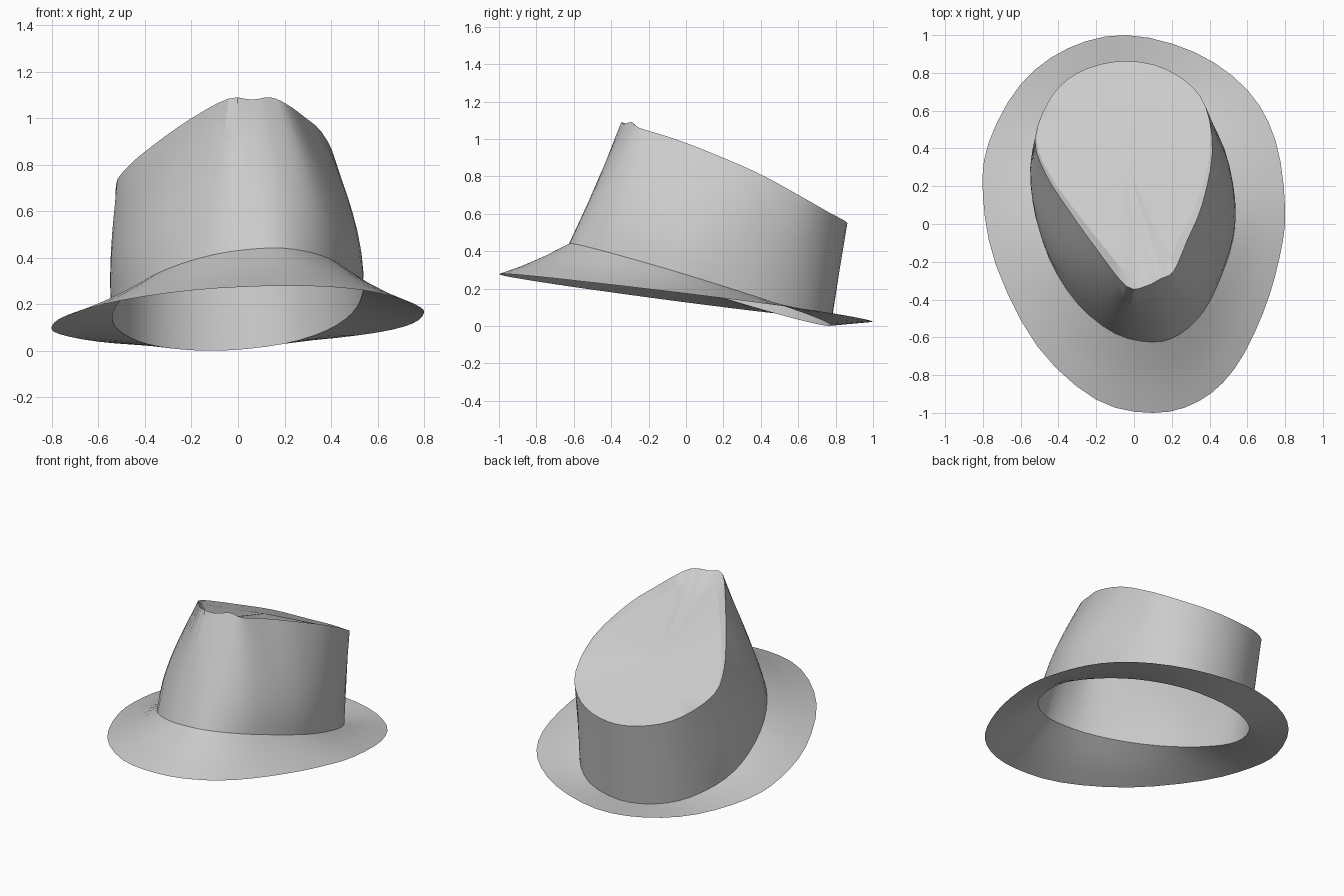
import bpy
import bmesh
from mathutils import Vector

old_cube = bpy.data.objects.get("Cube")
if old_cube:
    bpy.data.objects.remove(old_cube, do_unlink=True)

STEPS = 3  # samples between neighbouring outline points

# Outlines run from the front towards the left side, all with matching points
RIM = [(.06, -.33, 1.08), (.14, -.29, 1.09), (.21, -.25, 1.06), (.28, -.09, 1.01),
       (.36, .1, .94), (.415, .38, .82), (.38, .62, .69), (.27, .76, .61),
       (.1, .845, .565), (-.1, .86, .55), (-.3, .8, .575), (-.44, .67, .62),
       (-.525, .45, .71), (-.465, .26, .8), (-.35, .08, .895), (-.2, -.13, 1),
       (-.04, -.33, 1.085)]
BASE = [(.1, -.625), (.24, -.585), (.37, -.46), (.46, -.28), (.525, -.08), (.535, .1),
        (.49, .36), (.38, .58), (.2, .73), (-.05, .775), (-.27, .71), (-.43, .57),
        (-.53, .34), (-.53, .1), (-.45, -.18), (-.3, -.42), (-.1, -.58)]
EDGE = [(.1, -1), (.34, -.94), (.53, -.77), (.68, -.48), (.77, -.18), (.8, .08),
        (.75, .44), (.6, .71), (.32, .91), (-.04, 1), (-.35, .93), (-.6, .74),
        (-.77, .43), (-.8, .15), (-.73, -.22), (-.51, -.65), (-.2, -.93)]


def smooth_loop(points):
    """Closed Catmull-Rom curve through the points."""
    pts = [Vector(p) for p in points]
    count = len(pts)
    result = []
    for i in range(count):
        a, b, c, d = (pts[(i + k) % count] for k in (-1, 0, 1, 2))
        for step in range(STEPS):
            t = step / STEPS
            result.append(b + (c - a) * (t / 2)
                          + (a * 2 - b * 5 + c * 4 - d) * (t * t / 2)
                          + (b * 3 - a - c * 3 + d) * (t ** 3 / 2))
    return result


def on_plane(points, height, slope_x, slope_y):
    """Lift a flat outline onto a tilted plane."""
    return [Vector((x, y, height + slope_x * x + slope_y * y)) for x, y in points]


def blend(ring_a, ring_b, t):
    return [a.lerp(b, t) for a, b in zip(ring_a, ring_b)]


def make_sheet(name, rings, material, tip=None):
    """Bridge successive rings, optionally closing the last one at a tip."""
    bm = bmesh.new()
    loops = [[bm.verts.new(p) for p in ring] for ring in rings]
    count = len(loops[0])
    for lower, upper in zip(loops, loops[1:]):
        for i in range(count):
            j = (i + 1) % count
            bm.faces.new((lower[i], lower[j], upper[j], upper[i]))
    if tip is not None:
        top = bm.verts.new(tip)
        for i in range(count):
            bm.faces.new((loops[-1][i], loops[-1][(i + 1) % count], top))
    bmesh.ops.triangulate(bm, faces=bm.faces[:])
    mesh = bpy.data.meshes.new(name)
    bm.to_mesh(mesh)
    bm.free()
    mesh.materials.append(material)
    obj = bpy.data.objects.new(name, mesh)
    bpy.context.collection.objects.link(obj)
    bpy.ops.object.select_all(action="DESELECT")
    obj.select_set(True)
    bpy.context.view_layer.objects.active = obj
    bpy.ops.object.shade_smooth_by_angle(angle=0.4)


# Felt colour
felt = bpy.data.materials.new("grey_felt")
felt.use_nodes = True
colour = (.6, .6, .6, 1)
felt.diffuse_color = colour
felt.node_tree.nodes["Principled BSDF"].inputs["Base Color"].default_value = colour

rim = smooth_loop(RIM)
base = smooth_loop(on_plane(BASE, .243, .06, -.307))
edge = smooth_loop(on_plane(EDGE, .15, .03, -.125))

# Brim: a thin sheet that sags a little between its edge and the crown
brim_rings = [edge]
for t in (.33, .67):
    ring = blend(edge, base, t)
    for p, inner in zip(ring, base):
        p.z -= .03 * max(inner.z - .1, 0)
    brim_rings.append(ring)
make_sheet("brim", brim_rings + [base], felt)

# Crown side: leaning wall that swells sideways towards the front
wall_rings = []
for k in range(9):
    t = k / 8
    ring = blend(base, rim, t)
    for p in ring:
        front = min(max((.5 - p.y) / .7, 0), 1)
        p.x *= 1 + .5 * t * (1 - t) * front
    wall_rings.append(ring)
make_sheet("crown_side", wall_rings, felt)

# Crown top: the rim rolls inward and drops towards the front, then closes
centre = Vector((-.05, .35, .79))
inner = []
for p in rim:
    front = min(max((.6 - p.y) / .8, 0), 1)
    q = p.lerp(centre, .1 * front)
    q.z -= .03 * front
    inner.append(q)
centre_ring = [centre] * len(inner)
top_rings = [rim, inner] + [blend(inner, centre_ring, t) for t in (.25, .5, .75)]
make_sheet("crown_top", top_rings, felt, tip=centre)
